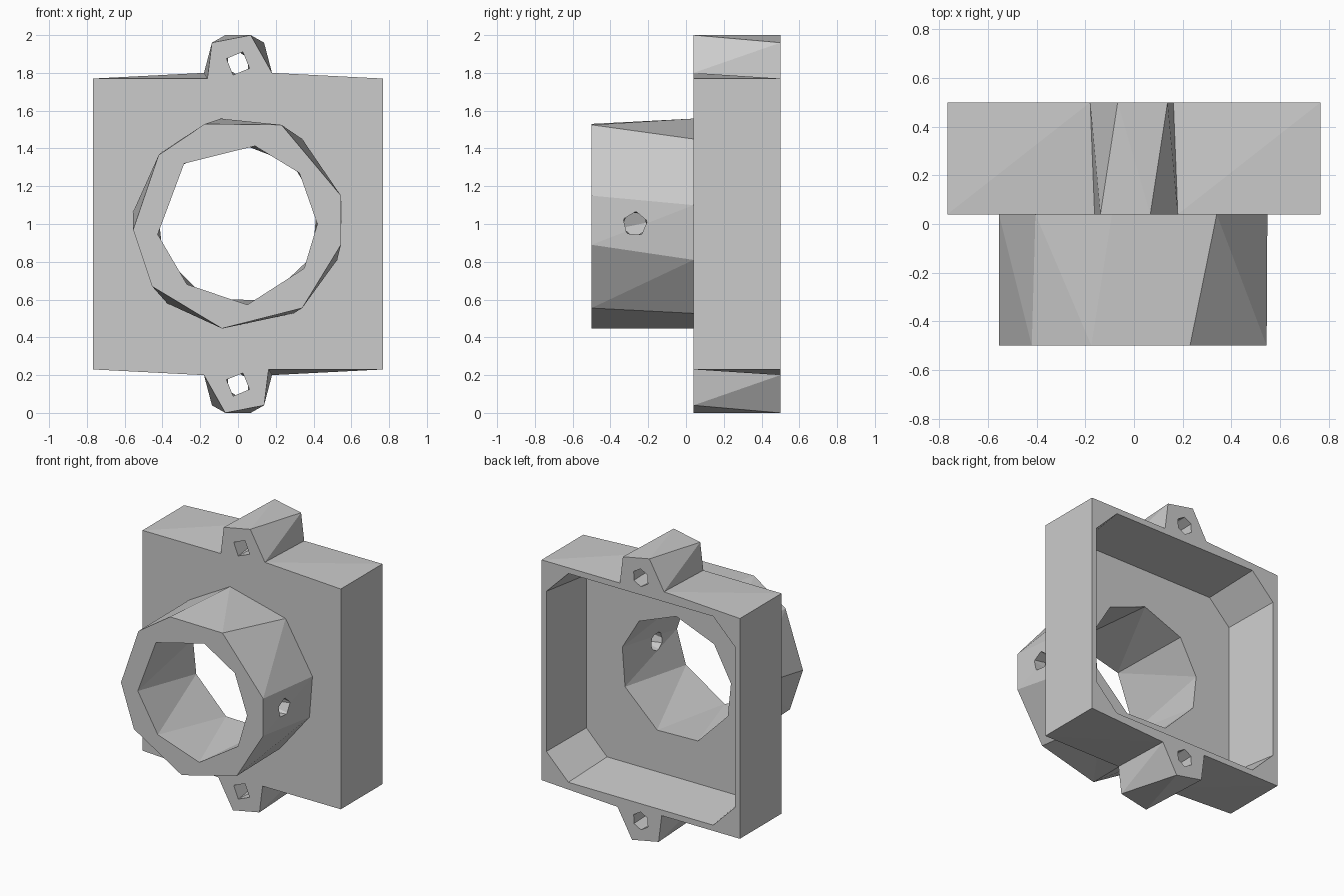
import bpy, bmesh, math
from mathutils import Vector

if "Cube" in bpy.data.objects:
    bpy.data.objects.remove(bpy.data.objects["Cube"])


def make_object(name, bm):
    bmesh.ops.recalc_face_normals(bm, faces=bm.faces)
    mesh = bpy.data.meshes.new(name)
    bm.to_mesh(mesh)
    bm.free()
    obj = bpy.data.objects.new(name, mesh)
    bpy.context.collection.objects.link(obj)
    return obj


def loft(name, sections):
    """Solid through matching (y, [(x, z)...]) outlines, split along outer diagonals."""
    bm = bmesh.new()
    rings = [[bm.verts.new((x, y, z)) for x, z in pts] for y, pts in sections]
    axis = Vector((0, 0, 1))

    def reach(a, b):
        m = (a.co + b.co) / 2 - axis
        return math.hypot(m.x, m.z)

    for r0, r1 in zip(rings, rings[1:]):
        n = len(r0)
        for i in range(n):
            a, b, c, d = r0[i], r0[(i + 1) % n], r1[(i + 1) % n], r1[i]
            if abs(reach(a, c) - reach(b, d)) < 1e-5:
                bm.faces.new((a, b, c, d))
            elif reach(a, c) > reach(b, d):
                bm.faces.new((a, b, c))
                bm.faces.new((a, c, d))
            else:
                bm.faces.new((a, b, d))
                bm.faces.new((b, c, d))
    bm.faces.new(rings[0])
    bm.faces.new(rings[-1])
    return make_object(name, bm)


def hull(name, sections):
    """Convex faceted plug between outlines with different point counts."""
    bm = bmesh.new()
    for y, pts in sections:
        for x, z in pts:
            bm.verts.new((x, y, z))
    bmesh.ops.convex_hull(bm, input=bm.verts)
    return make_object(name, bm)


def combine(target, other, operation):
    mod = target.modifiers.new(operation.lower(), 'BOOLEAN')
    mod.operation, mod.object, mod.solver = operation, other, 'EXACT'
    bpy.context.view_layer.objects.active = target
    bpy.ops.object.modifier_apply(modifier=mod.name)
    bpy.data.objects.remove(other, do_unlink=True)


def ngon(n, r, cx, cz, start):
    return [(cx + r * math.cos(start + i * math.tau / n),
             cz + r * math.sin(start + i * math.tau / n)) for i in range(n)]


def octagon(w, c):
    return [(-c, 1 + w), (c, 1 + w), (w, 1 + c), (w, 1 - c),
            (c, 1 - w), (-c, 1 - w), (-w, 1 - c), (-w, 1 + c)]


# Square plate with lugs: each end is half-turn symmetric, the back mirrors the front
top = [(-.767, 1.77), (-.162, 1.77), (-.138, 1.96), (.067, 2), (.18, 1.8), (.767, 1.77)]
front = top + [(-x, 2 - z) for x, z in top]
top_back = [(-x, z) for x, z in reversed(top)]
back = top_back + [(-x, 2 - z) for x, z in top_back]
housing = loft("mounting_housing", [(.04, front), (.5, back)])

# Slightly tapered octagonal pocket in the back of the plate
FLOOR = .108
pocket = loft("pocket_cutter", [(FLOOR, octagon(.695, .535)), (.5, octagon(.73, .56)),
                                (.6, octagon(.73, .56))])
combine(housing, pocket, 'DIFFERENCE')

# Faceted collar projecting to the front
collar_front = [(-.175, 1.53), (.23, 1.525), (.545, 1.15), (.545, .89), (.34, .555),
                (-.085, .447), (-.455, .67), (-.555, .97), (-.42, 1.365)]
collar_back = [(-.09, 1.558), (.34, 1.45), (.548, 1.1), (.525, .81), (.295, .527),
               (-.08, .447), (-.375, .58), (-.555, 1.065), (-.405, 1.38)]
collar = loft("collar", [(-.5, collar_front), (.04, collar_back), (.06, collar_back)])
combine(housing, collar, 'UNION')

# Faceted bore through collar and plate
bore_front = [(-.285, 1.32), (.09, 1.413), (.325, 1.27), (.42, 1), (.35, .765),
              (.05, .573), (-.27, .68), (-.425, .945)]
bore_back = [(.43 * math.cos(math.radians(a)), 1 + .43 * math.sin(math.radians(a)))
             for a in (14, 48, 90, 133, 170, 202, 247, 290, 337)]
combine(housing, hull("bore_cutter", [(-.502, bore_front), (FLOOR + .002, bore_back)]), 'DIFFERENCE')

# Screw holes through the lugs
for z in (.15, 1.85):
    sections = [(.038, ngon(4, .066, 0, z, -.4)), (.502, ngon(6, .062, 0, z, .5))]
    combine(housing, hull("lug_hole_cutter", sections), 'DIFFERENCE')

# Set-screw hole through the right wall of the collar
screw = hull("side_hole_cutter", [(.3, ngon(5, .065, 0, 0, 1.0)), (.58, ngon(5, .065, 0, 0, .4))])
screw.rotation_euler.z = -math.pi / 2
screw.location = (0, -.27, 1)
bpy.context.view_layer.update()
combine(housing, screw, 'DIFFERENCE')
